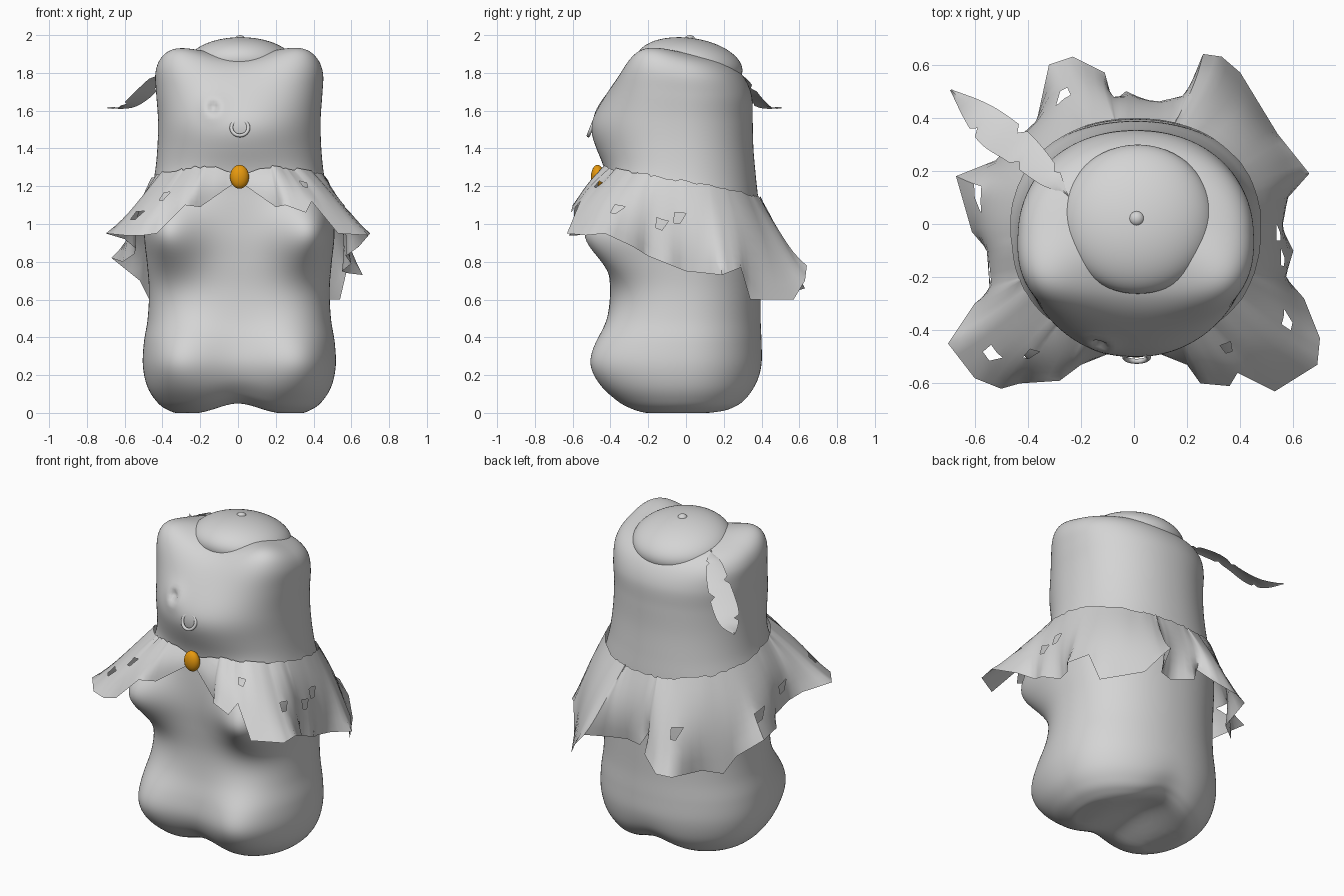
import bpy, math, random
from mathutils import Vector
from mathutils.bvhtree import BVHTree

if "Cube" in bpy.data.objects:
    bpy.data.objects.remove(bpy.data.objects["Cube"])

random.seed(4)


def material(name, rgb):
    m = bpy.data.materials.new(name)
    m.diffuse_color = (*rgb, 1)
    m.use_nodes = True
    m.node_tree.nodes["Principled BSDF"].inputs["Base Color"].default_value = m.diffuse_color
    return m


GREY = material("plain grey", (0.66, 0.66, 0.66))
ORANGE = material("amber orange", (0.9, 0.36, 0.005))


def finish(obj, mat, angle=180):
    obj.data.materials.append(mat)
    bpy.ops.object.select_all(action='DESELECT')
    obj.select_set(True)
    bpy.context.view_layer.objects.active = obj
    if angle < 180:
        bpy.ops.object.shade_smooth_by_angle(angle=math.radians(angle))
    else:
        bpy.ops.object.shade_smooth()
    return obj


def mesh_object(name, verts, faces, mat, angle=180):
    me = bpy.data.meshes.new(name)
    me.from_pydata(verts, [], faces)
    obj = bpy.data.objects.new(name, me)
    bpy.context.collection.objects.link(obj)
    return finish(obj, mat, angle)


def ellipsoid(name, loc, scale, mat, tilt=0, segs=48):
    bpy.ops.mesh.primitive_uv_sphere_add(segments=segs, ring_count=segs // 2, radius=1,
                                         location=loc, rotation=(tilt, 0, 0))
    obj = bpy.context.object
    obj.name, obj.scale = name, scale
    return finish(obj, mat)


def spline(pts, n):
    """Catmull-Rom samples through tuples of any length."""
    out = []
    for i in range(len(pts) - 1):
        quad = [pts[max(0, min(len(pts) - 1, i + d))] for d in (-1, 0, 1, 2)]
        for k in range(n):
            t = k / n
            out.append(tuple(0.5 * (2 * b + (c - a) * t + (2 * a - 5 * b + 4 * c - d) * t * t
                                    + (3 * b - a - 3 * c + d) * t ** 3)
                             for a, b, c, d in zip(*quad)))
    out.append(tuple(pts[-1]))
    return out


# Body: stacked rings (height, half width, front y, back y)
profile = [
    (0, .01, -.01, .01), (0, .28, -.22, .22), (.03, .39, -.31, .30), (.08, .45, -.365, .345),
    (.15, .49, -.405, .38), (.25, .51, -.425, .40), (.37, .505, -.42, .40),
    (.5, .485, -.405, .395), (.65, .478, -.40, .395), (.8, .488, -.41, .395),
    (.95, .50, -.42, .39), (1.1, .485, -.42, .385), (1.25, .45, -.41, .37),
    (1.4, .434, -.415, .357), (1.55, .430, -.42, .353), (1.68, .436, -.395, .348),
    (1.78, .434, -.345, .305), (1.845, .39, -.275, .235), (1.88, .29, -.18, .15),
    (1.90, .13, -.09, .08), (1.90, .01, -.01, .01)]

# Soft swellings and dents: centre, spread, push
bumps = [((0, 0, 0), (.10, 9, .15), (0, 0, .045)),                        # gap between feet
         ((0, .05, 0), (.14, .16, .05), (0, 0, .03)),
         ((0, -.43, 1.5), (.27, .2, .13), (0, -.08, 0)),                  # snout
         ((-.13, -.42, 1.615), (.042, .2, .042), (0, -.025, 0)),          # eye rim
         ((-.13, -.42, 1.615), (.02, .2, .02), (0, .045, 0))]             # eye dimple
for s in (-1, 1):
    bumps += [((s * .31, -.37, .27), (.16, .15, .15), (s * .022, -.12, 0)),  # legs
              ((s * .30, -.10, 0), (.15, .22, .08), (0, 0, -.012)),       # soles
              ((s * .36, -.33, .95), (.13, .16, .135), (s * .035, -.19, 0)),  # arms
              ((s * .31, -.20, 1.83), (.125, .13, .12), (s * .03, -.025, .074))]  # ears

SEG = 200
verts, faces = [], []
rows = spline(profile, 7)
for z, hw, f, b in rows:
    for j in range(SEG):
        a = 2 * math.pi * j / SEG
        c, s = math.cos(a), math.sin(a)
        pw = 2 / 2.4 if s < 0 else 2 / 2.12
        p = Vector((hw * math.copysign(abs(c) ** pw, c) + .007,
                    (f + b) / 2 + (b - f) / 2 * math.copysign(abs(s) ** pw, s), max(z, 0)))
        q = p.copy()
        for ctr, sig, push in bumps:
            e = sum(((p[i] - ctr[i]) / sig[i]) ** 2 for i in range(3)) / 2
            if e < 12:
                q += Vector(push) * math.exp(-e)
        q.z = max(q.z, 0)
        verts.append(q)
for i in range(len(rows) - 1):
    for j in range(SEG):
        k = (j + 1) % SEG
        faces.append((i * SEG + j, i * SEG + k, (i + 1) * SEG + k, (i + 1) * SEG + j))
faces += [tuple(reversed(range(SEG))), tuple(range((len(rows) - 1) * SEG, len(rows) * SEG))]
mesh_object("body", verts, faces, GREY)
tree = BVHTree.FromPolygons(verts, faces)


def skin_radius(angle, z):
    hit = tree.ray_cast(Vector((0, 0, z)), Vector((math.cos(angle), math.sin(angle), 0)))
    return hit[3] or 0


# Cape: ragged hem outline, counter-clockwise from the clasp
hem = [
    (0, -.45, 1.23), (.20, -.53, 1.09), (.25, -.60, 1.10), (.36, -.61, 1.06), (.39, -.56, 1.12),
    (.53, -.63, .95), (.69, -.53, .94), (.70, -.43, .95), (.64, -.28, .88), (.57, -.20, .83),
    (.60, -.10, .79), (.55, 0, .75), (.58, .10, .74), (.66, .19, .73), (.58, .29, .77),
    (.54, .34, .60), (.40, .57, .60), (.33, .63, .70), (.26, .64, .78), (.19, .47, .72),
    (.10, .44, .72), (-.03, .50, .74), (-.08, .46, .84), (-.11, .57, .73), (-.23, .63, .66),
    (-.32, .60, .65), (-.37, .37, .62), (-.47, .30, .60), (-.52, .24, .70), (-.67, .18, .82),
    (-.61, -.03, .80), (-.55, -.10, .84), (-.54, -.25, .87), (-.60, -.30, .92),
    (-.70, -.45, .95), (-.60, -.58, .94), (-.50, -.62, .94), (-.43, -.60, .95),
    (-.28, -.59, 1.10), (-.20, -.53, 1.09)]
SUB, ROWS = 3, 8
edge = []
for i, p in enumerate(hem):
    nxt = Vector(hem[(i + 1) % len(hem)])
    edge += [Vector(p).lerp(nxt, k / SUB) for k in range(SUB)]
n = len(edge)
verts, faces = [], []
for j, h in enumerate(edge):
    # folds fade out towards the collar
    soft = sum((edge[(j + d) % n] for d in range(-5, 6)), Vector()) / 11
    if h.y < -.4 and abs(h.x) < .22:
        soft = h
    near = math.exp(-(h.x / .12) ** 2) * (h.y < 0)   # pulled in at the clasp
    a = math.atan2(h.y, h.x)
    z = 1.225 - .085 * math.sin(a) + random.uniform(-.008, .008) - .04 * near
    r = skin_radius(a, z) + .015 - .007 * near
    collar = Vector((r * math.cos(a), r * math.sin(a), z))
    for k in range(ROWS + 1):
        t = k / ROWS
        p = collar.lerp(soft.lerp(h, t * t), t)
        ang = math.atan2(p.y, p.x)
        r = math.hypot(p.x, p.y) + .025 * math.sin(math.pi * t) * (1 - near)
        r = max(r, skin_radius(ang, p.z) + .012 - .006 * near)
        verts.append((r * math.cos(ang), r * math.sin(ang), p.z))
# torn triangular holes (column, row)
holes = {(12, 2), (20, 4), (28, 4), (31, 3), (74, 4), (87, 5), (94, 5), (104, 5), (108, 3)}
for j in range(n):
    for k in range(ROWS):
        w = ROWS + 1
        a, b = j * w + k, ((j + 1) % n) * w + k
        if (j, k) in holes:
            continue
        if (j - 1, k) in holes:
            faces.append((a + 1, b + 1, b))
        else:
            faces.append((a, a + 1, b + 1, b))
mesh_object("tattered_cape", verts, faces, GREY, 60)

# Clasp of the cape
ellipsoid("cape_clasp", (0.008, -.468, 1.25), (.05, .035, .063), ORANGE, segs=32)

# Flat cap with its button
ellipsoid("cap", (.014, .018, 1.842), (.288, .283, .143), GREY, math.radians(-8), 64)
ellipsoid("cap_button", (.01, .02, 1.973), (.03, .03, .027), GREY, segs=20)

# Nose ring, its top sunk into the snout
bpy.ops.mesh.primitive_torus_add(location=(.01, -.500, 1.51), rotation=(math.radians(68), 0, 0),
                                 major_segments=40, minor_segments=12,
                                 major_radius=.045, minor_radius=.0095)
bpy.context.object.name = "nose_ring"
finish(bpy.context.object, GREY)

# Feather tucked under the cap: path x, y, z and half width
path = spline([(-.20, .05, 1.885, .004), (-.26, .12, 1.865, .010), (-.32, .18, 1.84, .045),
               (-.42, .275, 1.77, .066), (-.52, .35, 1.67, .074), (-.60, .425, 1.615, .05),
               (-.69, .505, 1.612, .002)], 6)
side = Vector((.74, .67, 0)).normalized()
verts, faces = [], []
for i, (x, y, z, w) in enumerate(path):
    for s in (-1, 0, 1):
        notch = .6 if (i, s) in {(12, 1), (17, -1), (21, 1), (27, -1)} else 1
        verts.append(Vector((x, y, z + (.008 if s == 0 else 0))) + side * s * max(w, .003) * notch)
for i in range(len(path) - 1):
    for s in (0, 1):
        a = i * 3 + s
        faces.append((a, a + 1, a + 4, a + 3))
mesh_object("feather", verts, faces, GREY, 60)
